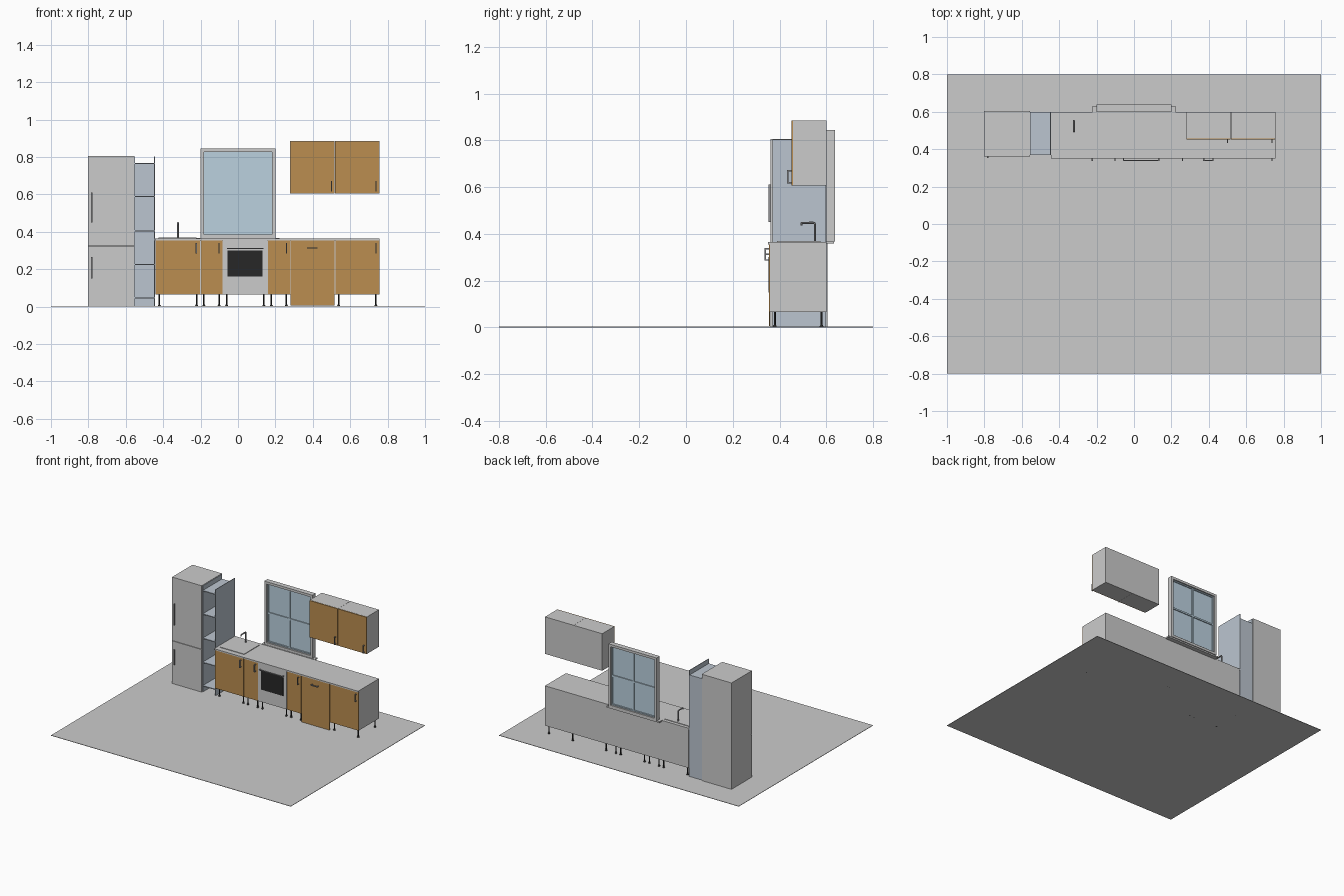
import bpy, bmesh
from math import pi
from mathutils import Matrix, Vector

if "Cube" in bpy.data.objects:
    bpy.data.objects.remove(bpy.data.objects["Cube"])


def material(name, rgb):
    m = bpy.data.materials.new(name)
    m.diffuse_color = (*rgb, 1)
    m.use_nodes = True
    m.node_tree.nodes["Principled BSDF"].inputs["Base Color"].default_value = m.diffuse_color
    return m


WOOD = material("wood", (0.5, 0.27, 0.08))
BLACK = material("black", (0.02, 0.02, 0.02))
STEEL = material("steel", (0.3, 0.3, 0.31))
GLASS = material("glass", (0.5, 0.64, 0.74))
SHELF = material("shelf", (0.5, 0.56, 0.63))


def finish(name, bm, mat=None):
    me = bpy.data.meshes.new(name)
    bm.to_mesh(me)
    bm.free()
    ob = bpy.data.objects.new(name, me)
    bpy.context.collection.objects.link(ob)
    if mat:
        me.materials.append(mat)
    return ob


def add_box(bm, x0, x1, y0, y1, z0, z1):
    size = Matrix.Diagonal((x1 - x0, y1 - y0, z1 - z0, 1))
    mid = Matrix.Translation(((x0 + x1) / 2, (y0 + y1) / 2, (z0 + z1) / 2))
    bmesh.ops.create_cube(bm, size=1, matrix=mid @ size)


def boxes(name, parts, mat=None):
    bm = bmesh.new()
    for p in parts:
        add_box(bm, *p)
    return finish(name, bm, mat)


def box(name, *dims, mat=None):
    return boxes(name, [dims], mat)


def frame(x0, x1, y0, y1, z0, z1, w):
    """Four bars of width w around an upright rectangle."""
    return [(x0, x0 + w, y0, y1, z0, z1), (x1 - w, x1, y0, y1, z0, z1),
            (x0 + w, x1 - w, y0, y1, z0, z0 + w), (x0 + w, x1 - w, y0, y1, z1 - w, z1)]


def handle_v(name, x, y, z0, z1, out=0.018, r=0.003):
    """Upright bar handle on two posts, y is the door face."""
    boxes(name, [(x - r, x + r, y - out, y - out + 2 * r, z0, z1),
                 (x - r, x + r, y - out + 2 * r, y, z0, z0 + 2 * r),
                 (x - r, x + r, y - out + 2 * r, y, z1 - 2 * r, z1)], STEEL)


def handle_h(name, x0, x1, y, z, out=0.018, r=0.003):
    """Level bar handle on two posts."""
    boxes(name, [(x0, x1, y - out, y - out + 2 * r, z - r, z + r),
                 (x0, x0 + 2 * r, y - out + 2 * r, y, z - r, z + r),
                 (x1 - 2 * r, x1, y - out + 2 * r, y, z - r, z + r)], STEEL)


def leg(name, x, y):
    bm = bmesh.new()
    for r1, r2, z0, z1 in ((0.008, 0.008, 0, 0.005), (0.008, 0.004, 0.005, 0.012),
                           (0.004, 0.004, 0.012, 0.066)):
        bmesh.ops.create_cone(bm, cap_ends=True, segments=16, radius1=r1, radius2=r2,
                              depth=z1 - z0, matrix=Matrix.Translation((x, y, (z0 + z1) / 2)))
    ob = finish(name, bm, BLACK)
    smooth(ob)


def smooth(ob):
    bpy.ops.object.select_all(action='DESELECT')
    ob.select_set(True)
    bpy.context.view_layer.objects.active = ob
    bpy.ops.object.shade_smooth_by_angle(angle=pi / 6)


# Floor
box("floor", -1, 1, -0.8, 0.8, 0, 0.003)

# Fridge: body, two doors with a seam, bar handles
box("fridge_body", -0.803, -0.557, 0.378, 0.605, 0.002, 0.805)
for label, z0, z1, h0, h1 in (("lower", 0.002, 0.324, 0.15, 0.265),
                              ("upper", 0.327, 0.805, 0.45, 0.61)):
    box(f"fridge_{label}_door", -0.803, -0.557, 0.362, 0.378, z0, z1)
    box(f"fridge_{label}_handle", -0.785, -0.779, 0.353, 0.362, h0, h1, mat=STEEL)

# Narrow open bookcase
parts = [(-0.556, -0.552, 0.37, 0.598, 0.002, 0.803),
         (-0.449, -0.445, 0.37, 0.598, 0.002, 0.803),
         (-0.552, -0.449, 0.593, 0.598, 0.002, 0.768)]
for z in (0.045, 0.222, 0.403, 0.586, 0.762):
    parts.append((-0.552, -0.449, 0.37, 0.593, z, z + 0.006))
boxes("bookcase", parts, SHELF)

# Base cabinet run with countertop
FACE = 0.354
for i, (x0, x1) in enumerate(((-0.441, -0.201), (-0.201, -0.081), (-0.081, 0.158),
                              (0.158, 0.279), (0.279, 0.518), (0.518, 0.756))):
    box(f"base_cabinet_{i + 1}", x0, x1, 0.36, 0.6, 0.065, 0.355)
box("countertop", -0.445, 0.756, 0.351, 0.6, 0.355, 0.365)

# Base doors; the dishwasher panel reaches the floor
for name, x0, x1, z0 in (("sink_door", -0.441, -0.203, 0.067),
                         ("narrow_left_door", -0.199, -0.083, 0.067),
                         ("narrow_right_door", 0.16, 0.277, 0.067),
                         ("dishwasher_panel", 0.281, 0.516, 0.006),
                         ("end_door", 0.52, 0.756, 0.067)):
    box(name, x0, x1, FACE, 0.36, z0, 0.354, mat=WOOD)
for i, x in enumerate((-0.223, -0.101, 0.259, 0.738)):
    handle_v(f"base_handle_{i + 1}", x, FACE, 0.285, 0.34)
handle_h("dishwasher_handle", 0.37, 0.425, FACE, 0.313)

# Oven
box("oven_front", -0.08, 0.157, FACE, 0.36, 0.067, 0.354)
box("oven_window", -0.055, 0.13, FACE - 0.001, FACE + 0.002, 0.16, 0.3, mat=BLACK)
handle_h("oven_handle", -0.06, 0.135, FACE, 0.312)

# Cabinet legs
for i, x in enumerate((-0.421, -0.221, -0.182, -0.101, -0.061, 0.138, 0.178, 0.259, 0.538, 0.737)):
    for side, y in (("front", 0.38), ("back", 0.58)):
        leg(f"{side}_leg_{i + 1}", x, y)

# Sink plate and tap
box("sink", -0.425, -0.222, 0.39, 0.575, 0.365, 0.369)
curve = bpy.data.curves.new("tap", 'CURVE')
curve.dimensions = '3D'
curve.bevel_depth = 0.005
curve.bevel_resolution = 3
curve.use_fill_caps = True
path = [(0.552, 0.365), (0.552, 0.44), (0.55, 0.445), (0.545, 0.447), (0.497, 0.447),
        (0.494, 0.445), (0.494, 0.436)]
sp = curve.splines.new('POLY')
sp.points.add(len(path) - 1)
for p, (y, z) in zip(sp.points, path):
    p.co = (-0.321, y, z, 1)
tap = bpy.data.objects.new("tap", curve)
bpy.context.collection.objects.link(tap)
curve.materials.append(STEEL)
bpy.ops.object.select_all(action='DESELECT')
tap.select_set(True)
bpy.context.view_layer.objects.active = tap
bpy.ops.object.convert(target='MESH')
smooth(bpy.context.view_layer.objects.active)

# Window: outer frame, sill, glazing bars and pane
boxes("window_frame", frame(-0.201, 0.201, 0.6, 0.638, 0.368, 0.845, 0.018))
box("window_sill", -0.221, 0.221, 0.597, 0.632, 0.358, 0.368)
boxes("window_sash", frame(-0.183, 0.183, 0.611, 0.628, 0.386, 0.827, 0.008)
      + [(-0.006, 0.006, 0.611, 0.628, 0.394, 0.819),
         (-0.175, -0.006, 0.611, 0.628, 0.6, 0.612),
         (0.006, 0.175, 0.611, 0.628, 0.6, 0.612)], GLASS)
box("window_glass", -0.183, 0.183, 0.618, 0.621, 0.386, 0.827, mat=GLASS)

# Wall cabinets with doors
for i, (x0, x1, hx) in enumerate(((0.279, 0.517, 0.499), (0.518, 0.756, 0.738))):
    box(f"wall_cabinet_{i + 1}", x0, x1, 0.457, 0.6, 0.606, 0.885)
    box(f"wall_door_{i + 1}", x0 + 0.001, x1 - 0.001, 0.451, 0.457, 0.607, 0.884, mat=WOOD)
    handle_v(f"wall_handle_{i + 1}", hx, 0.451, 0.615, 0.672)
